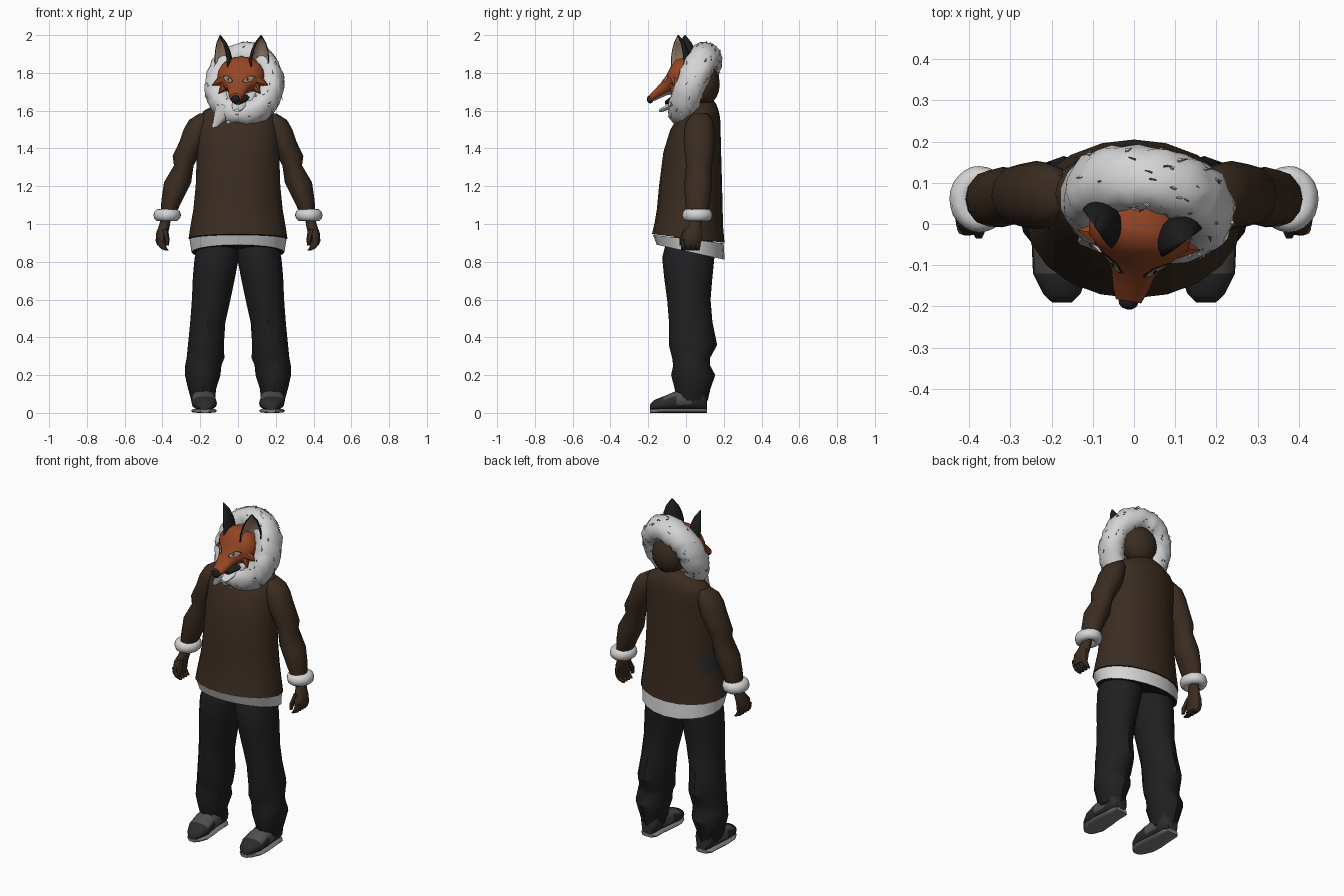
import bpy, bmesh, math, random
from math import sin, cos, pi, radians
from mathutils import Matrix, Vector
from mathutils.bvhtree import BVHTree

random.seed(4)
if "Cube" in bpy.data.objects:
    bpy.data.objects.remove(bpy.data.objects["Cube"])


def material(name, r, g, b):
    m = bpy.data.materials.new(name)
    m.use_nodes = True
    m.diffuse_color = (r, g, b, 1)
    node = m.node_tree.nodes["Principled BSDF"]
    node.inputs["Base Color"].default_value = (r, g, b, 1)
    node.inputs["Roughness"].default_value = 0.9
    return m


BROWN = material("coat brown", .043, .025, .015)
CHARCOAL = material("trouser charcoal", .014, .014, .015)
WHITE = material("fur white", .66, .66, .66)
GREY = material("mid grey", .2, .2, .2)
RUST = material("fox rust", .3, .06, .018)
BLACK = material("black", .012, .012, .013)
BEIGE = material("ear beige", .32, .22, .15)
SHOE = material("shoe dark", .025, .025, .027)
PATCH = material("shoe grey", .08, .08, .083)

# The head and hood are turned a little to one side
TURN = Matrix.Translation((.018, 0, 0)) @ Matrix.Rotation(radians(-9.5), 4, "Z")
ID = Matrix.Identity(4)


def finish(name, bm, mats, mirror=False, world=ID, rule=None, angle=45, fix=True):
    if fix:
        bmesh.ops.recalc_face_normals(bm, faces=bm.faces)
    bm.normal_update()
    if rule:
        for f in bm.faces:
            f.material_index = rule(f.calc_center_median(), f.normal)
    me = bpy.data.meshes.new(name)
    bm.to_mesh(me)
    bm.free()
    for m in mats:
        me.materials.append(m)
    me.shade_smooth()
    me.set_sharp_from_angle(angle=radians(angle))
    ob = bpy.data.objects.new(name, me)
    bpy.context.collection.objects.link(ob)
    ob.matrix_world = world
    if mirror:
        ob.modifiers.new("Mirror", "MIRROR")
    return ob


def skin(bm, rings, closed=True):
    n = len(rings[0])
    for a, b in zip(rings, rings[1:]):
        for i in range(n if closed else n - 1):
            j = (i + 1) % n
            bm.faces.new((a[i], a[j], b[j], b[i]))


def loft_mesh(secs, n, axis, p):
    """Each section: position on axis, two centre values, two radii, optional tilt."""
    bm = bmesh.new()
    rings = []
    for s in secs:
        t, cx, cv, rx, rv = s[:5]
        tilt = s[5] if len(s) > 5 else 0
        ring = []
        for k in range(n):
            c, d = cos(2 * pi * k / n), sin(2 * pi * k / n)
            x = cx + rx * math.copysign(abs(c) ** p, c)
            v = cv + rv * math.copysign(abs(d) ** p, d)
            ring.append(bm.verts.new((x, v, t + tilt * v) if axis == "Z" else (x, t, v)))
        rings.append(ring)
    skin(bm, rings)
    bm.faces.new(rings[0])
    bm.faces.new(rings[-1])
    return bm


def loft(name, secs, mats, n=12, axis="Z", p=1, **kw):
    return finish(name, loft_mesh(secs, n, axis, p), mats, **kw)


def ring_point(ra, rb, r, depth, a, b):
    q = r * cos(b)
    return Vector(((ra + q) * cos(a), (rb + q) * sin(a), depth * sin(b)))


def ring_mesh(frame, ra, rb, r, depth, nu, nv, jitter):
    bm = bmesh.new()
    rings = []
    for u in range(nu):
        ring = []
        for v in range(nv):
            co = ring_point(ra, rb, r, depth, 2 * pi * u / nu, 2 * pi * v / nv)
            co += Vector([random.uniform(-jitter, jitter) for _ in range(3)])
            ring.append(bm.verts.new(frame @ co))
        rings.append(ring)
    skin(bm, rings + rings[:1])
    return bm


def spike(bm, base, tip, r, n=5):
    d = Vector(tip) - Vector(base)
    m = Matrix.Translation(Vector(base) + d / 2) @ d.to_track_quat("Z", "Y").to_matrix().to_4x4()
    bmesh.ops.create_cone(bm, cap_ends=True, segments=n, radius1=r, radius2=.001,
                          depth=d.length, matrix=m)


def ball(name, loc, scale, mat, seg=16, **kw):
    bm = bmesh.new()
    m = Matrix.Translation(loc) @ Matrix.Diagonal((*scale, 1))
    bmesh.ops.create_uvsphere(bm, u_segments=seg, v_segments=seg // 2 + 2, radius=1, matrix=m)
    return finish(name, bm, [mat], **kw)


# Coat body, with a dark patch under one arm
loft("coat_body", [(.925, 0, .012, .262, .192, -.12), (1.0, 0, .015, .25, .181, -.05),
                   (1.08, 0, .02, .236, .174), (1.2, 0, .024, .224, .167),
                   (1.38, 0, .033, .218, .153), (1.5, 0, .05, .215, .133),
                   (1.56, 0, .068, .208, .113), (1.6, 0, .078, .18, .095),
                   (1.635, 0, .088, .115, .072), (1.66, 0, .09, .05, .05)],
     [BROWN, SHOE], n=20,
     rule=lambda c, nm: int(c.x < -.18 and 1.08 < c.z < 1.2 and .02 < c.y < .14))
loft("coat_hem", [(.856, 0, .025, .246, .18, -.22), (.922, 0, .012, .257, .187, -.12)],
     [WHITE, CHARCOAL], n=20, rule=lambda c, nm: int(nm.z < -.8))

# Sleeves, cuffs and hands
loft("sleeve", [(1.585, .18, .078, .025, .04), (1.55, .2, .073, .06, .068),
                (1.5, .218, .07, .07, .08), (1.44, .237, .07, .071, .083),
                (1.36, .277, .07, .069, .075),
                (1.31, .287, .068, .052, .068), (1.22, .32, .065, .072, .073),
                (1.12, .352, .062, .054, .068), (1.05, .37, .06, .04, .055)],
     [BROWN], mirror=True)
finish("cuff", ring_mesh(Matrix.Translation((.375, .06, 1.047)), .044, .052, .029, .033,
                         24, 10, .001), [WHITE], mirror=True, angle=60)
loft("hand", [(1.04, .38, .056, .026, .032), (.99, .39, .046, .029, .037),
              (.95, .402, .032, .032, .053), (.91, .406, .028, .03, .058),
              (.885, .402, .026, .024, .05)], [BROWN], n=10, mirror=True)
for i in range(4):
    y = -.012 + i * .024
    loft("finger", [(.92, .41, y, .02, .016), (.89, .405, y, .02, .016),
                    (.87, .392, y, .018, .015), (.86, .376, y, .01, .01)],
         [BROWN], n=8, mirror=True)
loft("thumb", [(.97, .388, .005, .018, .02), (.92, .376, -.02, .014, .018),
               (.885, .374, -.026, .008, .011)], [BROWN], n=6, mirror=True)

# Trouser legs
loft("trouser_leg", [(.065, .185, .03, .062, .085), (.13, .19, .035, .075, .095),
                     (.2, .187, .038, .094, .117), (.25, .184, .03, .096, .098),
                     (.29, .172, .027, .1, .1), (.36, .17, .037, .095, .128),
                     (.48, .16, .025, .093, .115), (.6, .142, .015, .102, .115),
                     (.72, .127, .012, .112, .128), (.82, .113, .012, .117, .138),
                     (.87, .104, .018, .113, .132), (.93, .1, .02, .108, .12)],
     [CHARCOAL], n=12, mirror=True, angle=35)

# Shoes and soles
outline = [(-.19, .175, .024), (-.17, .175, .045), (-.12, .178, .067), (-.05, .182, .066),
           (.03, .183, .057), (.09, .182, .055), (.112, .182, .035)]
tops = [.045, .068, .088, .118, .142, .138, .1]
loft("shoe", [(y, x, (h + .014) / 2, w, (h - .014) / 2) for (y, x, w), h in zip(outline, tops)],
     [SHOE, PATCH], n=14, axis="Y", p=.85, mirror=True,
     rule=lambda c, nm: int((abs(nm.x) > .5 and -.06 < c.y < .04 and c.z > .05)
                            or (-.12 < c.y < -.06 and c.z > .08)))
loft("shoe_sole", [(y, x, .011, w, .011) for y, x, w in outline], [GREY],
     n=10, axis="Y", p=.6, mirror=True)

# Hood and its thick fur edge
ball("hood", (.012, .1, 1.74), (.103, .083, .112), BROWN, world=TURN)
frame = Matrix.Translation((.008, .05, 1.738)) @ Matrix.Rotation(radians(68), 4, "X")
SHAPE = (.143, .167, .069, .08)
finish("hood_fur", ring_mesh(frame, *SHAPE, 44, 16, .006), [WHITE], world=TURN, angle=60)
for name, mat, count, size in (("fur_tufts", WHITE, 110, .0055), ("dark_fur_tufts", GREY, 60, .003)):
    bm = bmesh.new()
    ra, rb, r, depth = SHAPE
    for _ in range(count):
        a, b = random.uniform(0, 2 * pi), random.uniform(0, 2 * pi)
        lean = a + random.choice((-.08, .08))
        spike(bm, frame @ ring_point(ra, rb, r - .003, depth - .003, a, b),
              frame @ ring_point(ra, rb, r + .006, depth + .006, lean, b), size, 4)
    if mat is WHITE:
        spike(bm, (-.08, -.025, 1.61), (-.15, -.07, 1.475), .065, 8)
        spike(bm, (-.03, -.02, 1.58), (-.08, -.07, 1.5), .05, 8)
    finish(name, bm, [mat], world=TURN, angle=60)

# Fox head: skull tapering to the muzzle, pale underneath
head = loft_mesh([(.05, 0, 1.785, .1, .09), (-.01, 0, 1.785, .125, .103),
                  (-.045, 0, 1.783, .122, .096), (-.075, 0, 1.765, .092, .078),
                  (-.1, 0, 1.738, .064, .055), (-.125, 0, 1.714, .052, .042),
                  (-.16, 0, 1.688, .043, .032), (-.19, 0, 1.668, .031, .023)], 20, "Y", 1)
bmesh.ops.recalc_face_normals(head, faces=head.faces)
tree = BVHTree.FromBMesh(head)
finish("fox_head", head, [RUST, WHITE], world=TURN,
       rule=lambda c, nm: int(nm.z < -.8 and c.y < -.03))
ball("nose", (0, -.192, 1.66), (.024, .018, .022), BLACK, 12, world=TURN)
loft("lower_jaw", [(-.142, 0, 1.6, .014, .008), (-.125, 0, 1.606, .026, .012),
                   (-.09, 0, 1.623, .035, .016), (-.04, 0, 1.65, .05, .028)],
     [WHITE], n=10, axis="Y", world=TURN)
loft("mouth", [(-.11, 0, 1.642, .022, .01), (-.06, 0, 1.666, .05, .024),
               (-.03, 0, 1.68, .06, .03)], [BLACK], n=10, axis="Y", world=TURN)
ball("throat_fur", (0, -.01, 1.655), (.105, .052, .08), WHITE, world=TURN)

# Cheek points
bm = bmesh.new()
spike(bm, (.095, -.04, 1.76), (.15, -.04, 1.735), .034, 7)
spike(bm, (.075, -.045, 1.735), (.112, -.06, 1.69), .034, 7)
finish("cheek_points", bm, [RUST], world=TURN, mirror=True)


# Eyes: almond plates laid on the face
def face_plate(name, mat, cx, cz, w, h, lift, slant=.35, n=16):
    bm = bmesh.new()
    vs = []
    for k in range(n):
        a = 2 * pi * k / n
        dx, dz = w * cos(a), h * sin(a) * abs(sin(a)) ** .4
        x, z = cx + dx, cz + dz + slant * dx
        hit = tree.ray_cast(Vector((x, -1, z)), Vector((0, 1, 0)))[0]
        vs.append(bm.verts.new((x, hit.y - lift, z)))
    mid = tree.ray_cast(Vector((cx, -1, cz)), Vector((0, 1, 0)))[0]
    centre = bm.verts.new((cx, mid.y - lift, cz))
    for k in range(n):
        bm.faces.new((vs[k], vs[(k + 1) % n], centre))
    finish(name, bm, [mat], mirror=True, world=TURN, fix=False)


face_plate("eye_rim", BLACK, .056, 1.767, .033, .017, .003)
face_plate("eye", BEIGE, .057, 1.767, .026, .0135, .005)
face_plate("pupil", BLACK, .052, 1.766, .005, .009, .007, 0)

# Ears: open cupped shells, black behind and beige inside
bm = bmesh.new()
rows = []
for j, r in enumerate((.044, .055, .056, .048, .033, .003)):
    t = j / 5
    rows.append([bm.verts.new((.096 + .014 * t + r * cos(a), -.024 + 1.15 * r * sin(a), 1.79 + .21 * t))
                 for a in [radians(36 + 19 * k) for k in range(11)]])
skin(bm, rows, closed=False)
ear = finish("ear", bm, [BLACK, BEIGE], world=TURN, fix=False)
solid = ear.modifiers.new("Solidify", "SOLIDIFY")
solid.thickness = .007
solid.material_offset = 1
ear.modifiers.new("Mirror", "MIRROR")
